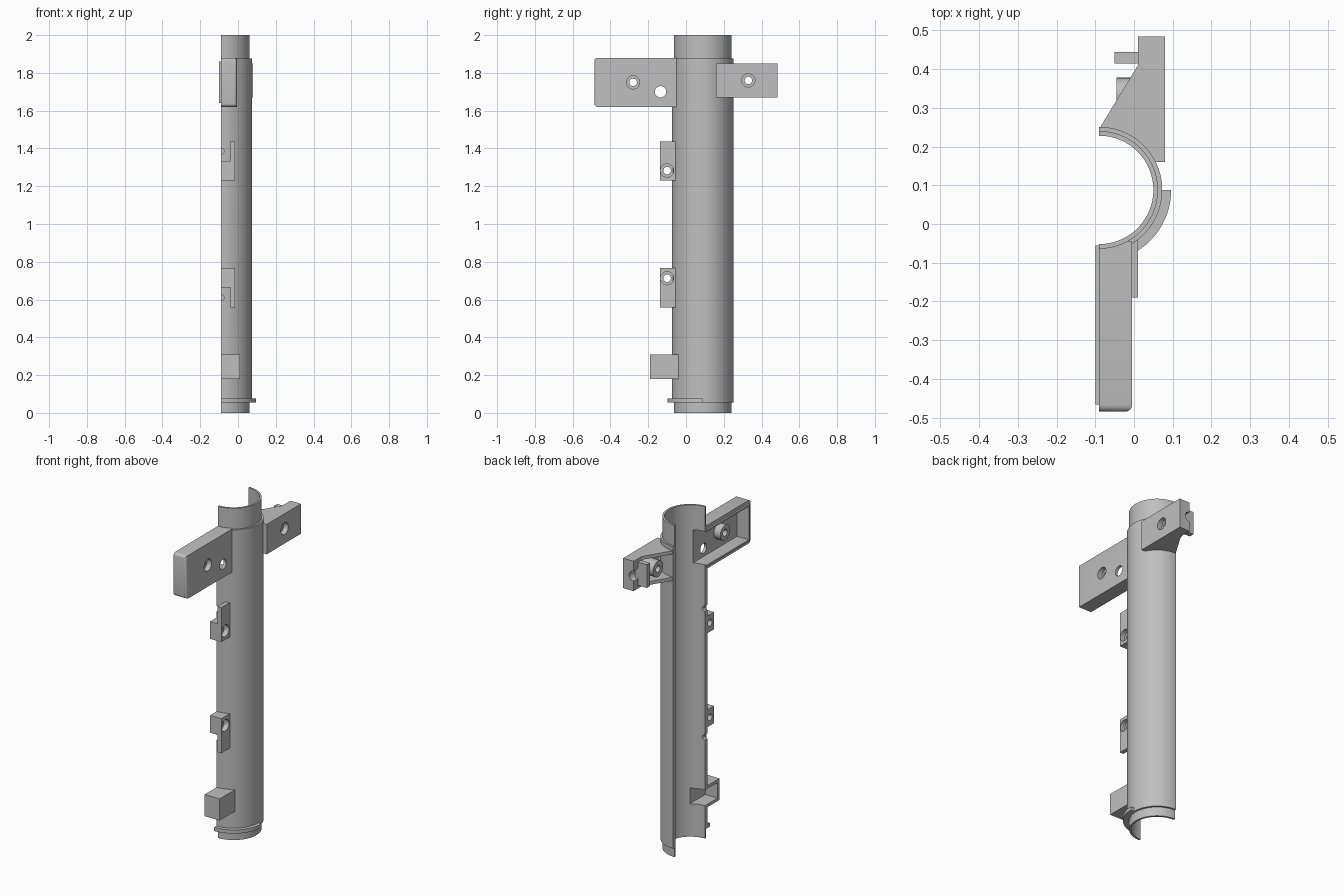
import bpy, bmesh, math
from mathutils import Matrix, Vector

cube = bpy.data.objects.get("Cube")
if cube:
    bpy.data.objects.remove(cube, do_unlink=True)

grey = bpy.data.materials.new("plain grey")
grey.use_nodes = True
colour = (0.52, 0.52, 0.52, 1)
grey.diffuse_color = colour
grey.node_tree.nodes["Principled BSDF"].inputs["Base Color"].default_value = colour

CX, CY = -0.09, 0.088        # tube axis
parts, cutters = [], []


def finish(name, bm, cutter=False):
    bmesh.ops.recalc_face_normals(bm, faces=bm.faces)
    mesh = bpy.data.meshes.new(name)
    bm.to_mesh(mesh)
    bm.free()
    obj = bpy.data.objects.new(name, mesh)
    bpy.context.collection.objects.link(obj)
    mesh.materials.append(grey)
    obj.hide_render = cutter
    (cutters if cutter else parts).append(obj)
    return obj


def box(name, x, y, z, cutter=False, round_front=0):
    bm = bmesh.new()
    bmesh.ops.create_cube(bm, size=1)
    for v in bm.verts:
        v.co = [r[0] if c < 0 else r[1] for c, r in zip(v.co, (x, y, z))]
    if round_front:
        edges = []
        for e in bm.edges:
            mid = (e.verts[0].co + e.verts[1].co) / 2
            if mid.y < y[0] + 0.001 and mid.x > x[0] + 0.001:
                edges.append(e)
        bmesh.ops.bevel(bm, geom=edges, offset=round_front, segments=4,
                        profile=0.5, affect='EDGES')
    return finish(name, bm, cutter)


def prism(name, points, z, cutter=False):
    bm = bmesh.new()
    face = bm.faces.new([bm.verts.new((px, py, z[0])) for px, py in points])
    new = bmesh.ops.extrude_face_region(bm, geom=[face])["geom"]
    bmesh.ops.translate(bm, vec=(0, 0, z[1] - z[0]),
                        verts=[g for g in new if isinstance(g, bmesh.types.BMVert)])
    return finish(name, bm, cutter)


def rod(name, axis, centre, radius, length, cutter=False, sides=32):
    bm = bmesh.new()
    turn = Vector((0, 0, 1)).rotation_difference(Vector(axis)).to_matrix().to_4x4()
    bmesh.ops.create_cone(bm, cap_ends=True, segments=sides, radius1=radius,
                          radius2=radius, depth=length,
                          matrix=Matrix.Translation(centre) @ turn)
    return finish(name, bm, cutter)


def x_rod(name, x, y, z, radius, cutter=False):
    return rod(name, (1, 0, 0), ((x[0] + x[1]) / 2, y, z), radius, x[1] - x[0], cutter)


def sector(name, profile, start, end, steps):
    """Sweep a closed (radius, height) profile round the tube axis."""
    bm = bmesh.new()
    rings = []
    for i in range(steps + 1):
        a = math.radians(start + (end - start) * i / steps)
        rings.append([bm.verts.new((CX + r * math.cos(a), CY + r * math.sin(a), z))
                      for r, z in profile])
    n = len(profile)
    for p, q in zip(rings, rings[1:]):
        for j in range(n):
            bm.faces.new((p[j], p[(j + 1) % n], q[(j + 1) % n], q[j]))
    bm.faces.new(rings[0])
    bm.faces.new(rings[-1])
    return finish(name, bm)


def cut(obj, *tools):
    bpy.context.view_layer.objects.active = obj
    for tool in tools:
        mod = obj.modifiers.new("cut", 'BOOLEAN')
        mod.operation, mod.solver, mod.object = 'DIFFERENCE', 'EXACT', tool
        bpy.ops.object.modifier_apply(modifier=mod.name)


def screw_hole(y, z, face_x, depth):
    """Through hole with a wider recess on the outer face."""
    return (x_rod("hole", (-0.2, 0.2), y, z, 0.02, True),
            x_rod("recess", (face_x - depth, face_x + 0.05), y, z, 0.035, True))


# Half tube with stepped ends, and the partial flange near its foot
tube = sector("half_tube", [(0.14, 0), (0.152, 0), (0.152, 0.055), (0.163, 0.055),
                            (0.163, 1.875), (0.152, 1.875), (0.152, 2), (0.14, 2)],
              -90, 90, 48)
sector("foot_flange", [(0.155, 0.055), (0.186, 0.055), (0.186, 0.077), (0.155, 0.077)],
       -90, 0, 24)
bore = rod("bore", (0, 0, 1), (CX, CY, 1), 0.141, 3, True, 96)

# Front wing: hollow tray open to the side, with a thin lip and a screw boss
wing = box("front_wing", (-0.09, -0.005), (-0.485, -0.045), (1.62, 1.88), round_front=0.018)
lip = box("front_wing_lip", (-0.1, -0.088), (-0.466, -0.056), (1.64, 1.86))
tray = box("tray", (-0.2, -0.022), (-0.455, 0), (1.65, 1.85), True)
peg = x_rod("peg_hole", (-0.2, 0.2), -0.135, 1.7, 0.03, True)
boss = x_rod("front_boss", (-0.065, -0.006), -0.28, 1.75, 0.046)
front_screw = screw_hole(-0.28, 1.75, -0.005, 0.03)
cut(wing, tray, bore, peg, *front_screw)
cut(lip, tray)
cut(boss, *front_screw)
cut(tube, tray)

# Rear wing: tapered bracket with a pocket, screw boss, notched end and tab
rear = prism("rear_wing", [(-0.088, 0.249), (0.01, 0.41), (0.01, 0.485), (0.08, 0.485),
                           (0.08, 0.16), (0.04, 0.16), (-0.03, 0.225)], (1.67, 1.85))
pocket = box("pocket", (-0.2, 0.062), (0.18, 0.405), (1.69, 1.83), True)
notch = rod("notch", (0, 1, 0), (0.01, 0.46, 1.76), 0.03, 0.14, True)
rear_boss = x_rod("rear_boss", (-0.045, 0.079), 0.33, 1.76, 0.048)
rear_screw = screw_hole(0.33, 1.76, 0.08, 0.03)
cut(rear, pocket, notch, *rear_screw)
cut(rear_boss, *rear_screw)
box("rear_tab", (-0.05, 0.03), (0.415, 0.445), (1.69, 1.83))

# Two mirrored side clips: a block with a screw hole and a thin tongue
for label, mid, way in (("upper", 1.333, 1), ("lower", 0.663, -1)):
    def span(a, b):
        return sorted((mid + way * a, mid + way * b))
    block = box(label + "_clip_block", (-0.09, -0.015), (-0.138, -0.053), span(-0.104, 0))
    tongue = box(label + "_clip_tongue", (-0.04, -0.015), (-0.138, -0.053), span(0, 0.104))
    screw = screw_hole(-0.1, mid - way * 0.05, -0.015, 0.03)
    cut(block, bore, *screw)
    cut(tongue, bore)
    edge_notch = rod("edge_notch", (0, 1, 0), (CX, -0.07, mid + way * 0.053), 0.016, 0.1, True)
    cut(tube, edge_notch)

# Hollow lower box opening into the tube
lower_box = box("lower_box", (-0.09, 0.01), (-0.19, -0.035), (0.18, 0.31))
hollow = box("hollow", (-0.2, -0.008), (-0.172, 0), (0.198, 0.292), True)
cut(lower_box, hollow, bore)
cut(tube, hollow)

for tool in cutters:
    bpy.data.objects.remove(tool, do_unlink=True)

bpy.ops.object.select_all(action='DESELECT')
for obj in parts:
    obj.select_set(True)
bpy.context.view_layer.objects.active = tube
bpy.ops.object.shade_smooth_by_angle(angle=math.radians(30))
